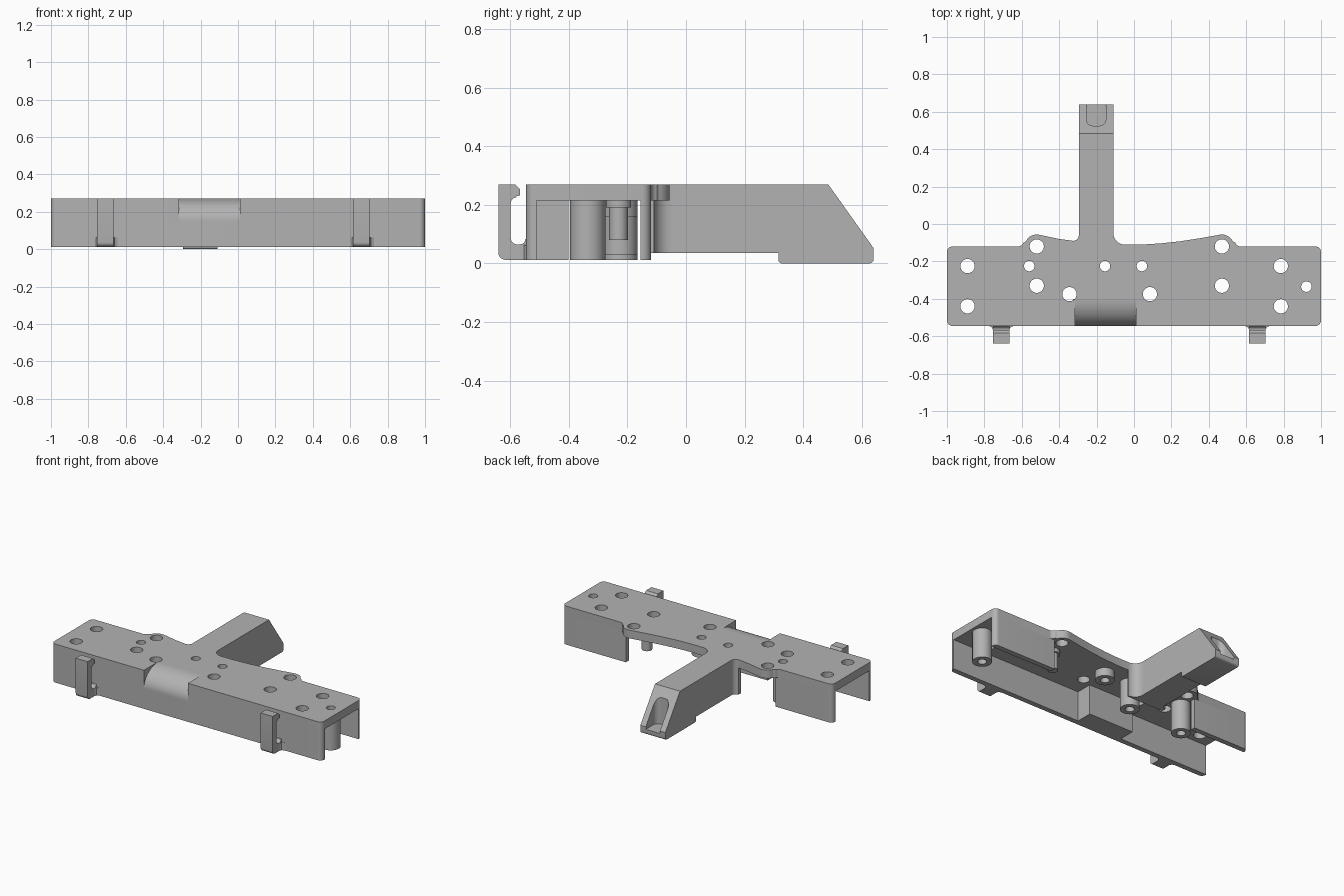
import bpy, bmesh, math
from mathutils import Vector

if "Cube" in bpy.data.objects:
    bpy.data.objects.remove(bpy.data.objects["Cube"], do_unlink=True)

grey = bpy.data.materials.new("mid_grey")
grey.use_nodes = True
grey.diffuse_color = (0.45, 0.45, 0.45, 1)
grey.node_tree.nodes["Principled BSDF"].inputs["Base Color"].default_value = (0.45, 0.45, 0.45, 1)


def prism(name, points, lo, hi, axis="z"):
    """Extrude a 2D outline: (x, y) along z, or (y, z) along x."""
    bm = bmesh.new()
    place = (lambda p: (p[0], p[1], lo)) if axis == "z" else (lambda p: (lo, p[0], p[1]))
    face = bm.faces.new([bm.verts.new(place(p)) for p in points])
    out = bmesh.ops.extrude_face_region(bm, geom=[face])
    move = Vector((0, 0, hi - lo)) if axis == "z" else Vector((hi - lo, 0, 0))
    verts = [g for g in out["geom"] if isinstance(g, bmesh.types.BMVert)]
    bmesh.ops.translate(bm, vec=move, verts=verts)
    bmesh.ops.recalc_face_normals(bm, faces=bm.faces)
    mesh = bpy.data.meshes.new(name)
    bm.to_mesh(mesh)
    bm.free()
    mesh.materials.append(grey)
    ob = bpy.data.objects.new(name, mesh)
    bpy.context.collection.objects.link(ob)
    return ob


def arc(cx, cy, r, a0, a1, n=8, ry=None):
    steps = [math.radians(a0 + (a1 - a0) * i / n) for i in range(n + 1)]
    return [(cx + r * math.cos(a), cy + (ry or r) * math.sin(a)) for a in steps]


def disc(name, x, y, r, lo, hi):
    return prism(name, arc(x, y, r, 0, 352.5, 47), lo, hi)


def rect(x0, x1, y0, y1):
    return [(x0, y0), (x1, y0), (x1, y1), (x0, y1)]


def cut(ob, cutters):
    for c in cutters:
        m = ob.modifiers.new("cut", "BOOLEAN")
        m.operation, m.solver, m.object = "DIFFERENCE", "EXACT", c
        c.hide_render = True
        c.hide_set(True)


TOP, UNDER, LOW = 0.27, 0.215, 0.012
FRONT, BACK, WALL = -0.545, -0.12, 0.035

# Top plate with ears for the rear holes and a fillet into the arm
outline = (arc(-0.97, FRONT + 0.03, 0.03, 180, 270) + arc(0.97, FRONT + 0.03, 0.03, 270, 360)
           + arc(0.97, BACK - 0.03, 0.03, 0, 90)
           + arc(0.57, BACK + 0.03, 0.03, 270, 200, 5)
           + arc(0.47, -0.12, 0.064, 25, 105, 8)
           + [(0.36, -0.075), (0.25, -0.092), (0.14, -0.104), (0.04, -0.11)]
           + arc(-0.05, -0.05, 0.06, 270, 180)
           + arc(-0.325, -0.06, 0.03, 360, 270, 6)
           + [(-0.4, -0.08)]
           + arc(-0.52, -0.12, 0.064, 75, 155, 8)
           + arc(-0.62, BACK + 0.03, 0.03, 340, 270, 5)
           + arc(-0.97, BACK - 0.03, 0.03, 90, 180))
plate = prism("top_plate", outline, UNDER, TOP)

# Skirt walls, open at both ends
front_wall = prism("front_wall", arc(-0.97, FRONT + 0.03, 0.03, 180, 270)
                   + arc(0.97, FRONT + 0.03, 0.03, 270, 360)
                   + [(1, FRONT + WALL), (-1, FRONT + WALL)], LOW, UNDER)
for side, inner in ((1, 0.53), (-1, 0.58)):
    pts = arc(0.97, BACK - 0.03, 0.03, 0, 90) + [(inner, BACK), (inner, BACK - WALL), (1, BACK - WALL)]
    prism("back_wall_" + ("left" if side > 0 else "right"), [(side * x, y) for x, y in pts], LOW, UNDER)

# Backing behind the rounded scoop in the front edge
backing = prism("scoop_backing", rect(-0.325, 0.015, FRONT + WALL, -0.40), LOW, UNDER)
scoop = prism("scoop_cutter", arc(-0.395, 0.15, 0.15, 90, 180, 16, ry=TOP - 0.15)
              + [(-0.6, 0.15), (-0.6, 0.3), (-0.395, 0.3)], -0.315, 0.01, "x")

# Screw holes
big = [(-0.89, -0.225), (-0.89, -0.44), (-0.52, -0.12), (-0.52, -0.33), (-0.345, -0.375),
       (0.085, -0.375), (0.47, -0.12), (0.47, -0.33), (0.785, -0.225), (0.785, -0.44)]
small = [(-0.56, -0.225), (-0.155, -0.225), (0.042, -0.225), (0.922, -0.335)]
holes = [disc("hole_cutter", x, y, 0.038, -0.1, 0.4) for x, y in big]
bores = [disc("bore_cutter", x, y, 0.028, -0.1, 0.4) for x, y in small]
cut(plate, holes + bores + [scoop])
cut(front_wall, [scoop])
cut(backing, [scoop])

# Bosses under the small holes, and one blind peg
bosses = []
for (x, y), low, bore in zip(small, (LOW, 0.03, 0.16, LOW), bores):
    boss = disc("screw_boss", x, y, 0.06, low, UNDER)
    cut(boss, [bore])
    bosses.append(boss)
peg = disc("peg", 0.45, -0.23, 0.032, 0.08, UNDER)
peg_collar = disc("peg_collar", 0.45, -0.23, 0.043, 0.19, UNDER)

# Rear arm with sloping tip and foot
AX0, AX1 = -0.295, -0.11
arm = prism("rear_arm", [(-0.12, 0.035), (0.315, 0.035), (0.315, 0.012)]
            + arc(0.327, 0.012, 0.012, 180, 270, 4) + arc(0.625, 0.015, 0.015, 270, 360, 4)
            + [(0.64, 0.052), (0.485, TOP), (-0.12, TOP)], AX0, AX1, "x")
root = prism("arm_root", [(AX0, -0.12), (-0.05, -0.12)] + arc(-0.05, -0.05, 0.06, 270, 180)
             + arc(-0.325, -0.06, 0.03, 360, 270, 6) + [(-0.325, -0.12)], 0.035, UNDER)
slot = prism("slot_cutter", [(-0.255, 0.7), (-0.255, 0.56)] + arc(-0.22, 0.56, 0.035, 180, 270, 6)
             + arc(-0.185, 0.56, 0.035, 270, 360, 6) + [(-0.15, 0.7)], 0.035, 0.4)
cut(arm, [slot])

# Spring clips on the front face
clips = []
for cx in (-0.71, 0.66):
    side = ([(-0.54, LOW)] + arc(-0.615, LOW + 0.025, 0.025, 270, 180, 5) + [(-0.64, TOP), (-0.583, TOP)]
            + [(-0.566, 0.253), (-0.566, 0.232), (-0.583, 0.228)]
            + arc(-0.577, 0.205, 0.021, 90, 180, 5)
            + arc(-0.577, 0.086, 0.021, 180, 270, 5) + arc(-0.566, 0.083, 0.018, 270, 360, 4)
            + [(-0.54, 0.083)])
    clips.append(prism("spring_clip", side, cx - 0.044, cx + 0.044, "x"))
    prism("clip_flare", [(cx - 0.07, FRONT + 0.002), (cx - 0.05, FRONT - 0.008), (cx - 0.042, FRONT - 0.025),
                         (cx + 0.042, FRONT - 0.025), (cx + 0.05, FRONT - 0.008), (cx + 0.07, FRONT + 0.002)],
          LOW, 0.063)

# Smooth shading with sharp edges kept
for ob in bpy.context.collection.objects:
    if ob.type == "MESH" and not ob.hide_render and ob.data.materials:
        bpy.ops.object.select_all(action="DESELECT")
        ob.select_set(True)
        bpy.context.view_layer.objects.active = ob
        bpy.ops.object.shade_smooth_by_angle(angle=math.radians(30))
